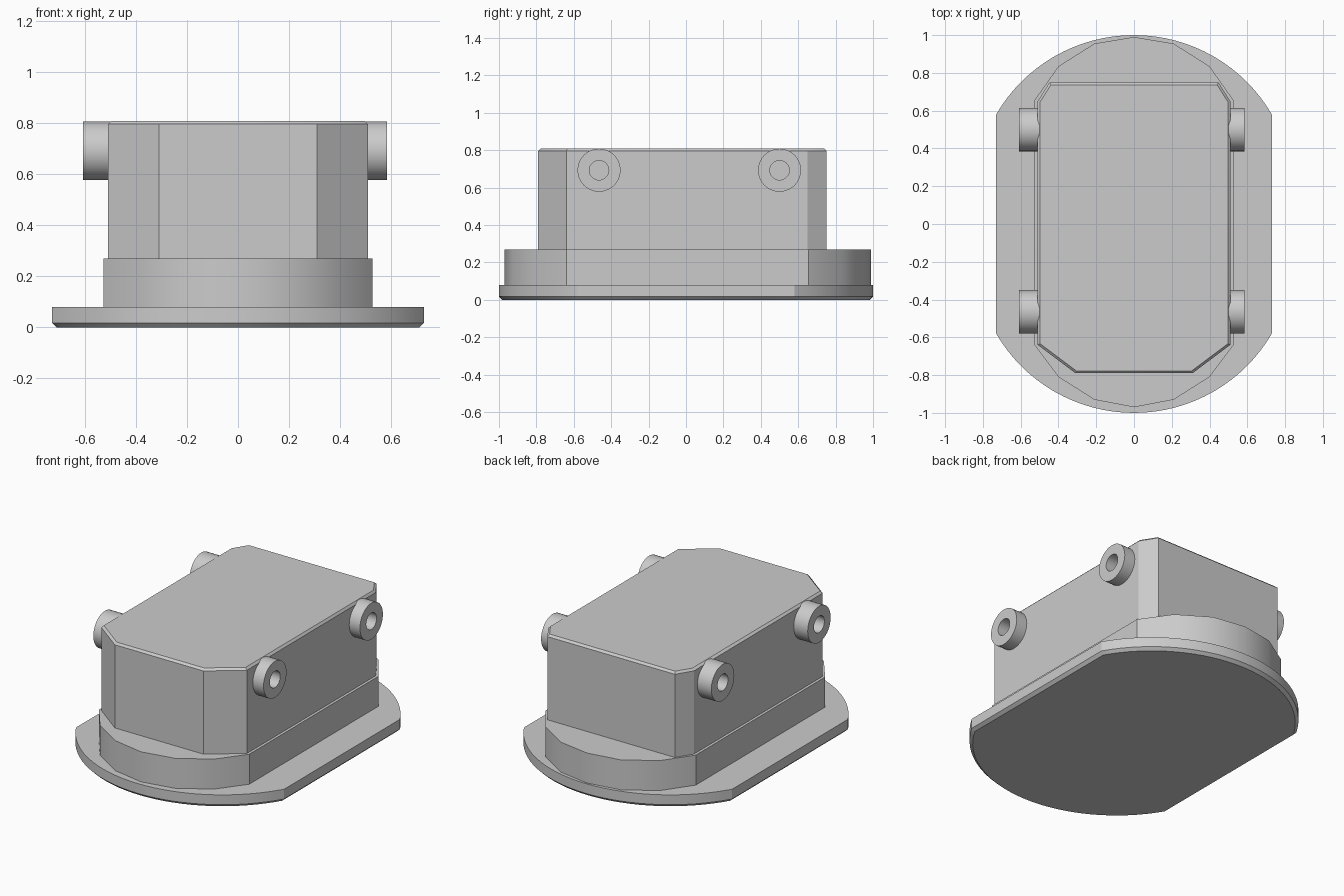
import bpy, bmesh, math
from mathutils import Vector

cube = bpy.data.objects.get("Cube")
if cube:
    bpy.data.objects.remove(cube, do_unlink=True)

grey = bpy.data.materials.new("light_grey")
grey.use_nodes = True
grey.diffuse_color = (0.6, 0.6, 0.6, 1)
grey.node_tree.nodes["Principled BSDF"].inputs["Base Color"].default_value = (0.6, 0.6, 0.6, 1)


def finish(bm, name):
    bmesh.ops.recalc_face_normals(bm, faces=bm.faces)
    mesh = bpy.data.meshes.new(name)
    bm.to_mesh(mesh)
    bm.free()
    mesh.materials.append(grey)
    obj = bpy.data.objects.new(name, mesh)
    bpy.context.collection.objects.link(obj)
    bpy.ops.object.select_all(action="DESELECT")
    obj.select_set(True)
    bpy.context.view_layer.objects.active = obj
    bpy.ops.object.shade_smooth_by_angle(angle=math.radians(30))
    return obj


def mirrored(half):
    """Close a right-hand outline (front to back) with its mirror image."""
    return half + [(-x, y) for x, y in reversed(half) if x > 1e-4]


def inset(outline, d):
    """Offset a convex counter-clockwise outline inwards by d."""
    pts = [Vector(p) for p in outline]
    result = []
    for i, p in enumerate(pts):
        a = (p - pts[i - 1]).normalized()
        b = (pts[(i + 1) % len(pts)] - p).normalized()
        na, nb = Vector((-a.y, a.x)), Vector((-b.y, b.x))
        result.append(p + (na + nb) * d / (1 + na.dot(nb)))
    return result


def stack(name, layers):
    """Loft a solid through (outline, z) layers."""
    bm = bmesh.new()
    rings = [[bm.verts.new((p[0], p[1], z)) for p in o] for o, z in layers]
    for low, high in zip(rings, rings[1:]):
        for i in range(len(low)):
            bm.faces.new((low[i - 1], low[i], high[i], high[i - 1]))
    bm.faces.new(rings[0])
    bm.faces.new(rings[-1])
    return finish(bm, name)


# Base plate: straight sides, rounded ends, chamfered underside
radius, centre = 0.844, 0.156
sweep = math.asin(0.73 / radius)
steps = 16
arc = [(radius * math.sin(sweep * i / steps),
        centre + radius * math.cos(sweep * i / steps)) for i in range(steps + 1)]
plate = mirrored([(x, -y) for x, y in arc] + arc[::-1])
stack("base_plate", [(inset(plate, 0.018), 0), (plate, 0.018), (plate, 0.08)])

# Collar with faceted round ends
collar = mirrored([(0, -0.97), (0.21, -0.93), (0.4, -0.81), (0.527, -0.64),
                   (0.527, 0.655), (0.4, 0.835), (0.21, 0.955), (0, 0.99)])
stack("collar", [(collar, 0.08), (collar, 0.27)])

# Body block with cut corners and a bevelled top edge
body = mirrored([(0.31, -0.79), (0.51, -0.64), (0.51, 0.65), (0.447, 0.75)])
stack("body", [(body, 0.27), (body, 0.797), (inset(body, 0.013), 0.81)])


def roller(name, inner, outer, y):
    """Hollow roller on the x axis, open towards the body."""
    bm = bmesh.new()
    loop = [(inner, 0.052), (inner, 0.115), (outer, 0.115), (outer, 0.052)]
    verts = [bm.verts.new((x, y, 0.693 + r)) for x, r in loop]
    edges = [bm.edges.new((verts[i - 1], verts[i])) for i in range(4)]
    bmesh.ops.spin(bm, geom=verts + edges, cent=(0, y, 0.693), axis=(1, 0, 0),
                   angle=math.tau, steps=40, use_merge=True)
    bmesh.ops.remove_doubles(bm, verts=bm.verts, dist=1e-4)
    finish(bm, name)


# Side rollers, slightly longer on the right
for end, y in (("front", -0.465), ("back", 0.5)):
    roller(end + "_left_roller", 0.499, 0.585, y)
    roller(end + "_right_roller", -0.499, -0.608, y)
